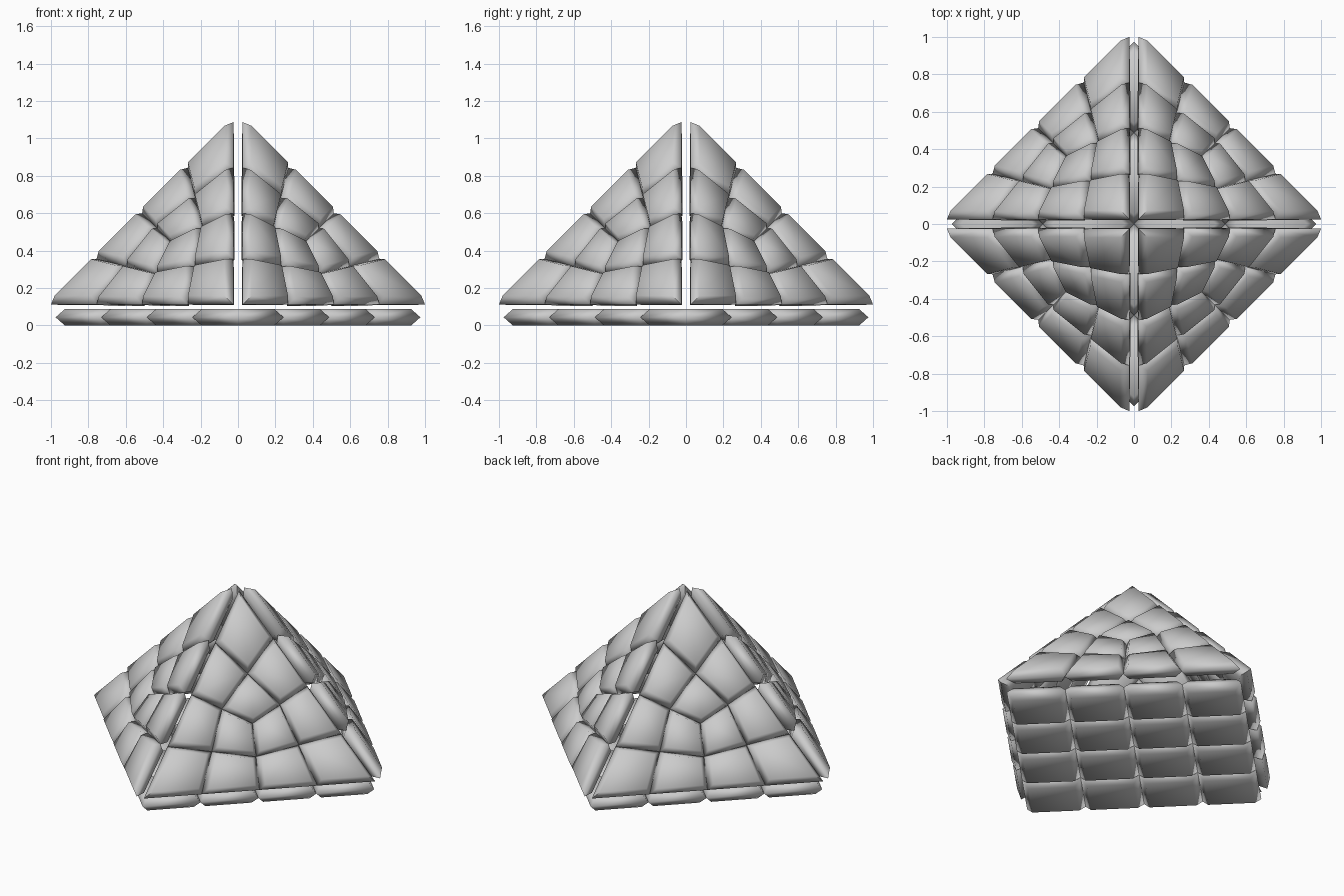
import bpy, bmesh, math
from mathutils import Vector

if "Cube" in bpy.data.objects:
    bpy.data.objects.remove(bpy.data.objects["Cube"])

L = 0.975          # half diagonal of the square base / leg of each slanted face
GAP = 0.025        # shift of the slanted faces along each axis
H = GAP * math.sqrt(3)   # half thickness of the panels
INSET = 0.8        # size of the raised panel face relative to its rim


def split(poly):
    """Divide a polygon into quads around its centre (one quad per corner)."""
    n = len(poly)
    centre = sum(poly, Vector()) / n
    return [[poly[i], (poly[i] + poly[(i + 1) % n]) / 2, centre,
             (poly[i] + poly[i - 1]) / 2] for i in range(n)]


def cushion(bm, quad, normal):
    """One padded panel: rim on the mid-plane, smaller face on both sides."""
    centre = sum(quad, Vector()) / 4
    rim = [bm.verts.new(p) for p in quad]
    for side in (1, -1):
        cap = [bm.verts.new(centre + (p - centre) * INSET + normal * H * side)
               for p in quad]
        bm.faces.new(cap)
        for i in range(4):
            j = (i + 1) % 4
            bm.faces.new((rim[i], rim[j], cap[j], cap[i]))


def panelled_face(name, corners):
    """Object made of panels from a twice subdivided polygon."""
    normal = (corners[1] - corners[0]).cross(corners[2] - corners[0]).normalized()
    bm = bmesh.new()
    for big in split(corners):
        for quad in split(big):
            cushion(bm, quad, normal)
    bmesh.ops.recalc_face_normals(bm, faces=bm.faces)
    mesh = bpy.data.meshes.new(name)
    bm.to_mesh(mesh)
    bm.free()
    obj = bpy.data.objects.new(name, mesh)
    bpy.context.collection.objects.link(obj)
    bpy.ops.object.select_all(action='DESELECT')
    obj.select_set(True)
    bpy.context.view_layer.objects.active = obj
    bpy.ops.object.shade_smooth_by_angle(angle=math.radians(90))
    return obj


# Square base, standing on its corner as seen from above
panelled_face("base", [Vector((x, y, H)) for x, y in
                       ((L, 0), (0, L), (-L, 0), (0, -L))])

# Four slanted triangular faces, each moved slightly outwards
for name, sx, sy in (("back_right_face", 1, 1), ("back_left_face", -1, 1),
                     ("front_left_face", -1, -1), ("front_right_face", 1, -1)):
    shift = Vector((sx * GAP, sy * GAP, 2 * H + GAP))
    panelled_face(name, [Vector((sx * L, 0, 0)) + shift,
                         Vector((0, sy * L, 0)) + shift,
                         Vector((0, 0, L)) + shift])
